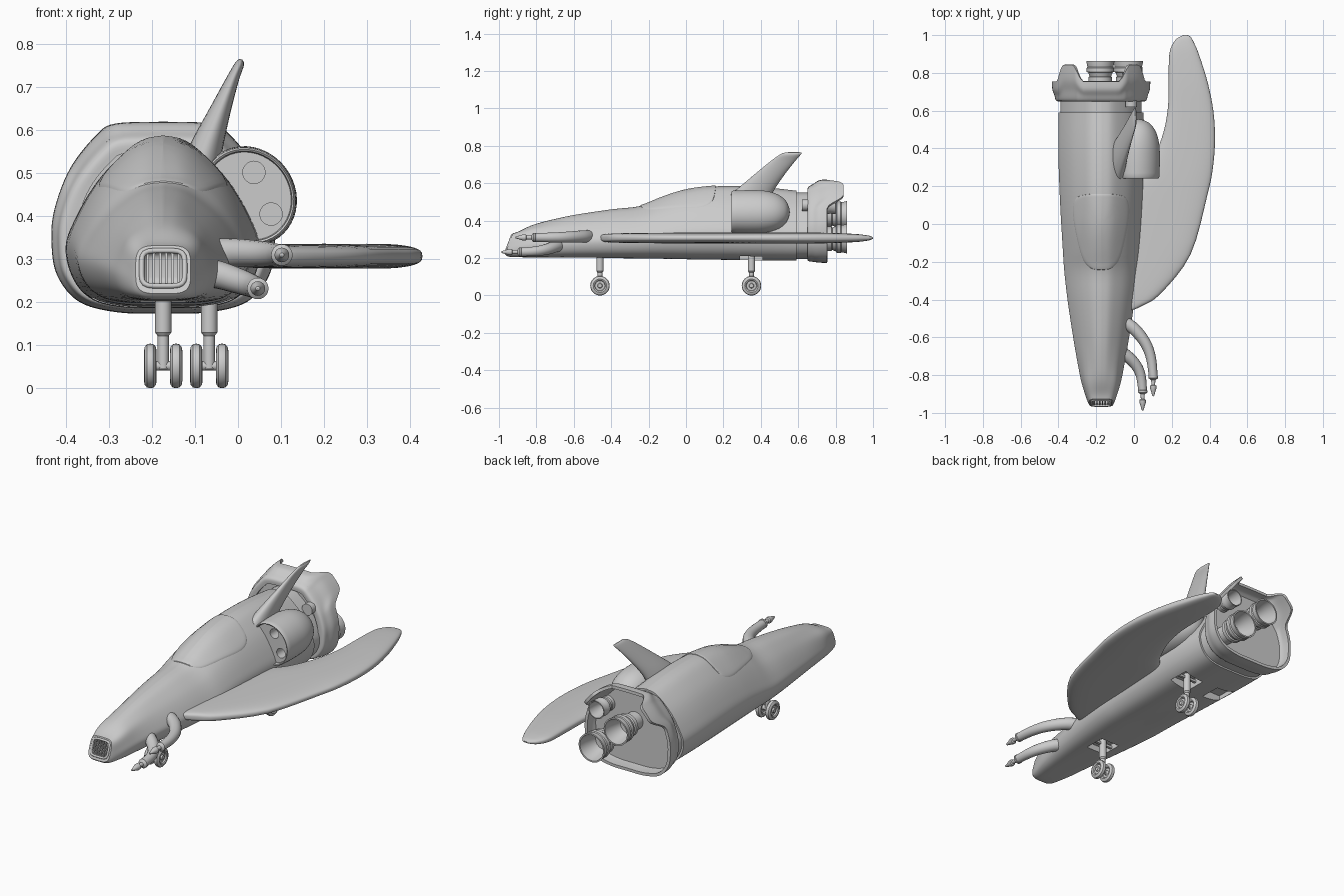
import bpy, bmesh
from math import sin, cos, pi, atan2, radians
from mathutils import Vector, Matrix
from mathutils.bvhtree import BVHTree

if "Cube" in bpy.data.objects:
    bpy.data.objects.remove(bpy.data.objects["Cube"])

CX = -0.174  # centre line of the hull
R, T = Matrix.Rotation, Matrix.Translation
TO_Y, TO_FRONT, TO_X = R(-pi / 2, 4, 'X'), R(pi / 2, 4, 'X'), R(pi / 2, 4, 'Y')


def smooth(p, n):
    """Catmull-Rom through tuples"""
    out = []
    for i in range(len(p) - 1):
        a, b, c, d = p[max(i - 1, 0)], p[i], p[i + 1], p[min(i + 2, len(p) - 1)]
        for j in range(n):
            t = j / n
            out.append(tuple(0.5 * (2 * y + (z - x) * t + (2 * x - 5 * y + 4 * z - w) * t * t
                                    + (3 * y - x - 3 * z + w) * t ** 3) for x, y, z, w in zip(a, b, c, d)))
    return out + [tuple(p[-1])]


def loft(name, rings, cap=True):
    bm = bmesh.new()
    vs = [[bm.verts.new(p) for p in r] for r in rings]
    n = len(rings[0])
    for a, b in zip(vs, vs[1:]):
        for i in range(n):
            bm.faces.new((a[i], a[(i + 1) % n], b[(i + 1) % n], b[i]))
    if cap:
        bm.faces.new(vs[0])
        bm.faces.new(vs[-1])
    bmesh.ops.recalc_face_normals(bm, faces=bm.faces)
    me = bpy.data.meshes.new(name)
    bm.to_mesh(me)
    bm.free()
    ob = bpy.data.objects.new(name, me)
    bpy.context.collection.objects.link(ob)
    return ob


def lathe(name, prof, mat, n=32):
    return loft(name, [[mat @ Vector((max(r, .0005) * cos(2 * pi * i / n), max(r, .0005) * sin(2 * pi * i / n), h))
                        for i in range(n)] for r, h in prof])


def box(name, loc, size, bevel=0):
    bpy.ops.mesh.primitive_cube_add(size=1, location=loc)
    ob = bpy.context.object
    ob.name = name
    ob.scale = size
    bpy.ops.object.transform_apply(location=False, rotation=False)
    if bevel:
        m = ob.modifiers.new("bevel", 'BEVEL')
        m.width, m.segments = bevel, 4
    return ob


def apply_mods(ob):
    bpy.context.view_layer.objects.active = ob
    for m in list(ob.modifiers):
        bpy.ops.object.modifier_apply(modifier=m.name)


def carve(ob, cutter):
    m = ob.modifiers.new("cut", 'BOOLEAN')
    m.operation, m.solver, m.object = 'DIFFERENCE', 'EXACT', cutter
    apply_mods(ob)
    bpy.data.objects.remove(cutter)


def ring(half, hw, b, t, y, shear=0, k=0):
    """symmetric cross-section; k blends to a rounded rectangle"""
    pts = []
    for u, v in half:
        a = atan2(2 * v - 1, u)
        r = (abs(cos(a)) ** 4 + abs(sin(a)) ** 4) ** -0.25
        u, v = u + k * (r * cos(a) - u), v + k * ((r * sin(a) + 1) / 2 - v)
        pts.append((u * hw, y + shear * v, b + (t - b) * v))
    full = pts + [(-x, y, z) for x, y, z in pts[-2:0:-1]]
    return [Vector((CX + x, y, z)) for x, y, z in full]


HULL = smooth([(0, 0), (.4, .004), (.72, .05), (.92, .17), (1, .36), (.89, .54), (.68, .74), (.43, .89),
               (.22, .975), (0, 1)], 5)
SHROUD = smooth([(0, 0), (.4, .005), (.75, .06), (.95, .2), (1, .38), (.97, .55), (.83, .76), (.6, .93),
                 (.43, .99), (0, 1)], 6)

# hull: y, half width, bottom, top, shear, nose blend
stations = [(-.968, .064, .22, .332, .042, 1), (-.945, .076, .207, .342, .05, .9), (-.85, .103, .204, .373, .02, .5),
            (-.75, .122, .204, .397, 0, .2), (-.6, .148, .203, .43, 0, 0), (-.4, .178, .2, .46, 0, 0),
            (-.25, .195, .198, .477, 0, 0), (-.15, .202, .197, .515, 0, 0), (-.05, .208, .195, .55, 0, 0),
            (.05, .214, .193, .572, 0, 0), (.2, .221, .191, .585, 0, 0), (.4, .227, .188, .58, 0, 0),
            (.59, .225, .186, .56, 0, 0)]
hull = loft("hull", [ring(HULL, w, b, t, y, s, min(max(k, 0), 1)) for y, w, b, t, s, k in smooth(stations, 4)])
tree = BVHTree.FromPolygons([v.co.copy() for v in hull.data.vertices], [tuple(p.vertices) for p in hull.data.polygons])
loft("rear_neck", [ring(HULL, .215, .195, .55, y) for y in (.57, .67)])

# canopy glass laid on the hull
half = smooth([(0, -.245), (.055, -.235), (.1, -.18), (.138, -.03), (.15, .08), (.13, .14), (.07, .158), (0, .16)], 5)
outline = half + [(-x, y) for x, y in half[-2:0:-1]]
rings = []
for r, off in [(1, -.004), (.99, .003)] + [(q / 10, .005) for q in (9.6, 9, 8, 6.5, 5, 3.5, 2, 1, .1)]:
    pts = []
    for x, y in outline:
        hit = tree.ray_cast(Vector((CX + x * r, y * r, 2)), Vector((0, 0, -1)))[0]
        pts.append(hit + Vector((0, 0, off)))
    rings.append(pts)
loft("canopy", rings)

# nose grille
face_y = lambda z: -.968 + .38 * (z - .222)
carve(hull, box("cutter", (CX, -.95, .279), (.094, .09, .076), .018))
for i in range(6):
    bar = box("grille_bar", (CX + (i - 2.5) * .0145, face_y(.279) + .008, .279), (.006, .012, .09))
    bar.rotation_euler.x = -.36


def tube(name, pts, radius, cyclic=False):
    cu = bpy.data.curves.new(name, 'CURVE')
    cu.dimensions, cu.bevel_depth, cu.bevel_resolution, cu.use_fill_caps = '3D', radius, 6, True
    sp = cu.splines.new('POLY')
    sp.points.add(len(pts) - 1)
    for p, q in zip(sp.points, pts):
        p.co = (*q[:3], 1)
        p.radius = q[3] if len(q) > 3 else 1
    sp.use_cyclic_u = cyclic
    ob = bpy.data.objects.new(name, cu)
    bpy.context.collection.objects.link(ob)
    return ob


frame = []
for i in range(40):
    a = 2 * pi * i / 40
    r = (abs(cos(a)) ** 5 + abs(sin(a)) ** 5) ** -0.2
    z = .279 + .041 * r * sin(a)
    frame.append((CX + .05 * r * cos(a), face_y(z), z))
tube("grille_frame", frame, .006, True)

# curved front cannons with muzzle tips
for path in ([(-.07, -.51, .315, 1.1), (0, -.555, .315, 1.05), (.06, -.63, .312, .95), (.09, -.71, .31, .85),
              (.102, -.81, .31, .75)],
             [(-.11, -.66, .275, 1.1), (-.05, -.69, .265, 1.05), (.005, -.74, .248, .95), (.035, -.8, .237, .85),
              (.046, -.885, .232, .75)]):
    tube("cannon", smooth(path, 8), .031)
    x, y, z = path[-1][:3]
    lathe("cannon_muzzle", [(.018, -.01), (.025, -.004), (.025, .006), (.018, .012), (.011, .016), (.01, .042),
                            (.017, .046), (.017, .06), (.012, .075), (.005, .1), (0, .103)],
          T((x, y, z)) @ TO_FRONT, 24)

# wing: y, inner x, outer x, half thickness
span = smooth([(-.46, -.06, -.02, .012), (-.435, -.06, .04, .02), (-.37, -.06, .14, .025), (-.16, -.06, .3, .028),
               (.16, -.03, .39, .029), (.3, .075, .418, .029), (.45, .145, .429, .029), (.6, .178, .42, .029),
               (.75, .183, .39, .028), (.9, .187, .343, .022), (.965, .212, .315, .015), (.99, .24, .3, .009),
               (1, .265, .283, .003)], 4)
pw = lambda c, e: (abs(c) ** e) * (1 if c >= 0 else -1)
loft("wing", [[Vector(((a + b) / 2 + (b - a) / 2 * pw(cos(i * pi / 20), .7), y, .307 + h * pw(sin(i * pi / 20), .7)))
               for i in range(40)] for y, a, b, h in span])

# tail fin: x, z, front y, rear y, half thickness
fin = smooth([(-.085, .52, .215, .45, .042), (-.07, .57, .275, .475, .035), (-.04, .65, .37, .53, .023),
              (-.012, .72, .455, .585, .014), (.004, .755, .505, .615, .01), (.007, .765, .535, .618, .003)], 4)
loft("tail_fin", [[Vector((x + h * sin(i * pi / 16), (a + b) / 2 - (b - a) / 2 * cos(i * pi / 16),
                           z - .3 * h * sin(i * pi / 16))) for i in range(32)] for x, z, a, b, h in fin])

# side pod with two launch holes
body = [(0, .262), (.096, .262), (.098, .245), (.102, .242), (.106, .25)]
body += smooth([(.107, .27), (.109, .34), (.106, .42), (.09, .485), (.06, .53), (.025, .55), (0, .555)], 4)
pod = lathe("side_pod", body, T((.024, 0, .447)) @ R(radians(53), 4, 'Y') @ Matrix.Diagonal((1.1, 1, 1, 1)) @ TO_Y, 48)
for x, z in ((.037, .502), (.077, .405)):
    carve(pod, lathe("cutter", [(.026, .2), (.026, .32)], T((x, 0, z)) @ TO_Y))

# rear shroud with two raised upper petals
step = lambda a, b, x: (lambda t: t * t * (3 - 2 * t))(min(max((x - a) / (b - a), 0), 1))
rings = []
for f, w, b, t in smooth([(0, .205, .2, .55), (.02, .237, .185, .578), (.3, .247, .18, .597), (.6, .258, .176, .616),
                          (1, .26, .174, .62)], 5):
    pts = ring(SHROUD, w, b, t, 0)
    for p in pts:
        u, v = abs(p.x - CX) / w, (p.z - b) / (t - b)
        end = .755 + .088 * step(.36, .6, u) * step(.66, .82, v)
        p.y = .65 + f * (end - .65)
    rings.append(pts)
shroud = loft("rear_shroud", rings, False)
sol = shroud.modifiers.new("thickness", 'SOLIDIFY')
sol.thickness, sol.offset = .016, -1
apply_mods(shroud)
loft("rear_bulkhead", [ring(SHROUD, .238, .19, .59, y) for y in (.675, .695)])

# thruster nozzles
for x, z, s, end in ((-.03, .303, 1, .862), (-.178, .43, .95, .862), (-.015, .483, .62, .80)):
    prof = [(.05, -.18), (.05, -.11), (.066, -.105), (.066, -.085), (.06, -.08), (.068, -.06), (.076, -.056),
            (.076, -.035), (.072, -.03), (.078, -.004), (.078, 0), (.07, 0), (.064, -.04), (.045, -.1), (0, -.105)]
    lathe("thruster", [(r * s, h) for r, h in prof], T((x, end, z)) @ TO_Y, 40)

# landing gear bays in the belly
for x, y in ((CX, -.46), (-.067, .35), (2 * CX + .067, .35)):
    carve(hull, box("cutter", (x, y, .2), (.115, .12, .07)))

# landing gear
for x, y in ((CX, -.46), (-.067, .35)):
    lathe("gear_strut", [(.019, .24), (.019, .13), (.013, .122), (.013, .045)], T((x, y, 0)), 20)
    lathe("gear_axle", [(.011, -.042), (.011, .042)], T((x, y, .052)) @ TO_X, 16)
    box("gear_brace", (x, y, .215), (.114, .014, .014))
    for side in (-1, 1):
        lathe("wheel", [(.01, -.011), (.014, -.004), (.026, -.004), (.029, -.011), (.036, -.0145), (.044, -.013),
                        (.05, -.008), (.052, 0), (.05, .008), (.044, .013), (.036, .0145), (.029, .011),
                        (.026, .004), (.014, .004), (.01, .011)], T((x + side * .03, y, .052)) @ TO_X)

# shading
bpy.ops.object.select_all(action='DESELECT')
for ob in bpy.context.collection.objects:
    if ob.type == 'MESH':
        ob.select_set(True)
        bpy.context.view_layer.objects.active = ob
bpy.ops.object.shade_smooth_by_angle(angle=radians(35))
